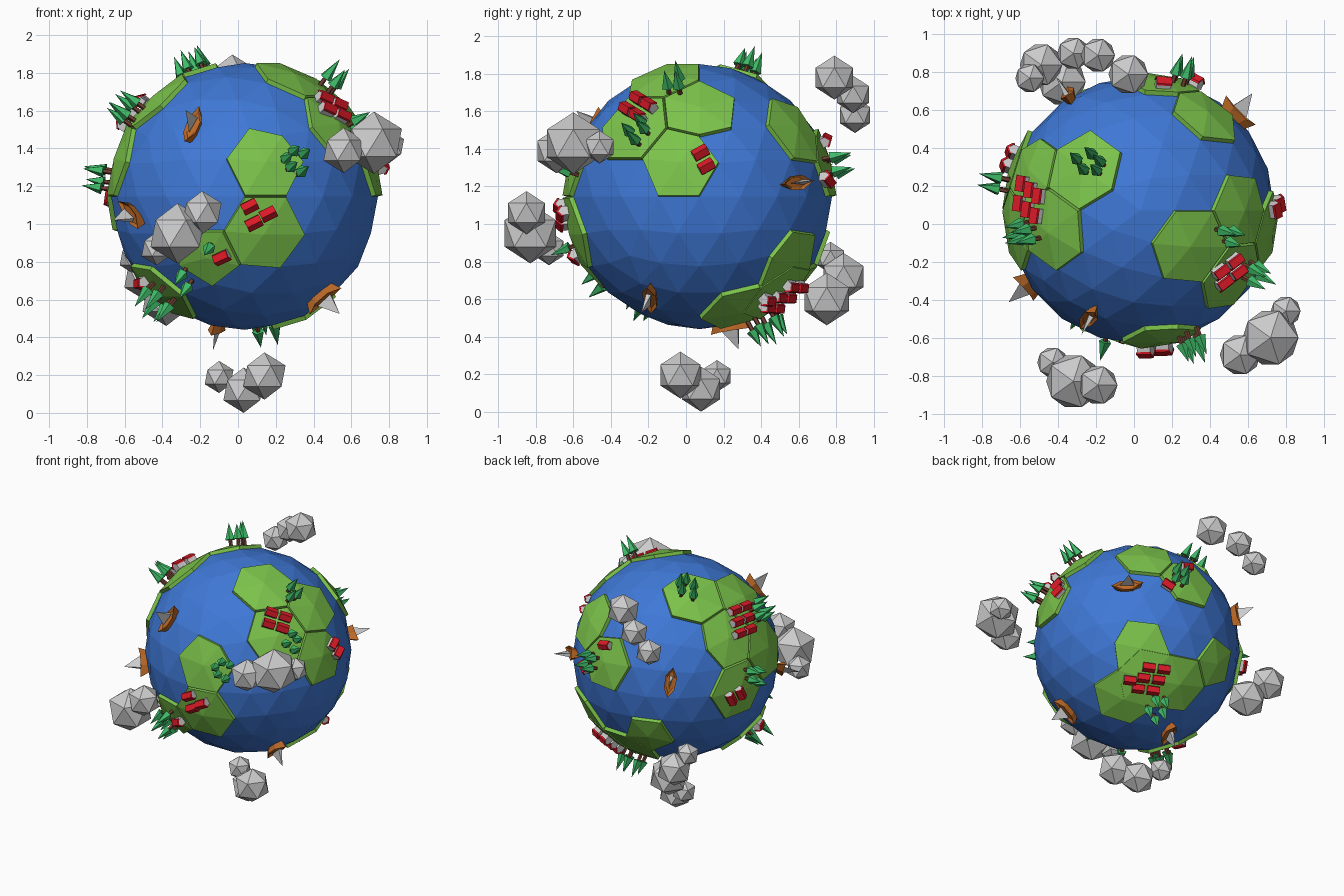
import bpy, bmesh, math, random
from mathutils import Vector, Matrix

if "Cube" in bpy.data.objects:
    bpy.data.objects.remove(bpy.data.objects["Cube"])

random.seed(4)
C = Vector((0.035, 0.072, 1.146))   # globe centre
R = 0.706                           # globe radius
T = 0.025                           # land thickness


def material(name, rgb):
    m = bpy.data.materials.new(name)
    m.diffuse_color = (*rgb, 1)
    m.use_nodes = True
    m.node_tree.nodes["Principled BSDF"].inputs["Base Color"].default_value = m.diffuse_color
    return m


BLUE = material("water", (0.05, 0.19, 0.68))
GREEN = material("grass", (0.2, 0.55, 0.07))
LEAF = material("leaf", (0.05, 0.5, 0.14))
BARK = material("bark", (0.16, 0.05, 0.03))
RED = material("roof_red", (0.7, 0.01, 0.02))
WOOD = material("boat_wood", (0.5, 0.14, 0.02))


def finish(bm, name, mat=None):
    bmesh.ops.recalc_face_normals(bm, faces=bm.faces)
    me = bpy.data.meshes.new(name)
    bm.to_mesh(me)
    bm.free()
    ob = bpy.data.objects.new(name, me)
    bpy.context.collection.objects.link(ob)
    if mat:
        me.materials.append(mat)
    return ob


def frame(d, heading, r):
    """Matrix standing on the globe along d, with its x axis along heading."""
    z = Vector(d).normalized()
    h = Vector(heading)
    x = (h - z * h.dot(z)).normalized()
    m = Matrix((x, z.cross(x), z)).transposed().to_4x4()
    m.translation = C + z * r
    return m


def solid(bm, pts, faces, m):
    vs = [bm.verts.new(m @ Vector(p)) for p in pts]
    for f in faces:
        bm.faces.new([vs[i] for i in f])


def prism(bm, profile, length, m):
    """Extrude a y-z profile along x."""
    n = len(profile)
    pts = [(s * length / 2, y, z) for s in (-1, 1) for y, z in profile]
    faces = [list(range(n)), list(range(n, 2 * n))]
    faces += [(i, (i + 1) % n, n + (i + 1) % n, n + i) for i in range(n)]
    solid(bm, pts, faces, m)


def cone(bm, seg, r1, r2, h, z, m):
    bmesh.ops.create_cone(bm, cap_ends=True, segments=seg, radius1=r1, radius2=r2,
                          depth=h, matrix=m @ Matrix.Translation((0, 0, z + h / 2)))


# Ocean globe
globe = bmesh.new()
bmesh.ops.create_icosphere(globe, subdivisions=3, radius=R)
globe.verts.ensure_lookup_table()

# Land plates: the fan of triangles round the nearest globe vertex, raised outward
land_groups = {
    "front_land": [(.143, -.962, .232), (.138, -.951, -.276), (-.276, -.851, -.447),
                   (-.638, -.263, -.724)],
    "left_land": [(-.425, .309, .851), (-.671, -.162, .724), (-.82, .273, .505),
                  (-.947, -.162, .277), (-.951, .309, 0)],
    "right_land": [(.362, -.263, .895), (.738, 0, .675), (.688, -.5, .526), (.961, -.161, .233)],
    "back_land": [(.5, .702, .506), (.143, .962, .232)],
    "lower_land": [(.513, .694, -.506), (.425, .309, -.851), (.053, .688, -.724),
                   (-.276, .851, -.447)],
    "village_land": [(.362, .588, -.724)],
}
for name, dirs in land_groups.items():
    bm = bmesh.new()
    t = T + (0.006 if name == "village_land" else 0)
    for d in dirs:
        v = max(globe.verts, key=lambda q: q.co.dot(Vector(d)))
        up = v.co.normalized() * t
        low, top = {}, {}
        for f in v.link_faces:
            for q in f.verts:
                if q not in top:
                    top[q] = bm.verts.new(C + q.co + up)
                    low[q] = bm.verts.new(C + q.co)
            bm.faces.new([top[q] for q in f.verts])
            a, b = [q for q in f.verts if q != v]
            bm.faces.new((top[a], top[b], low[b], low[a]))
        bm.verts.remove(low[v])
    finish(bm, name, GREEN)

bmesh.ops.translate(globe, verts=globe.verts, vec=C)
finish(globe, "ocean_globe", BLUE)

# Trees: (direction on globe, count)
foliage, trunks = bmesh.new(), bmesh.new()
groves = [((.34, -.91, .25), 5), ((-.24, -.89, -.35), 1), ((-.41, -.7, -.58), 2),
          ((-.58, -.37, -.72), 5), ((-.8, -.16, .58), 5), ((-.34, .32, .88), 5),
          ((-.97, .19, .13), 4), ((.6, -.17, .78), 3), ((.78, -.42, .46), 4),
          ((.28, .93, .22), 4), ((.14, .46, -.87), 5)]
for d, n in groves:
    for i in range(n):
        m = frame(d, (.3, .2, 1), R + 0.005)
        a = i * math.tau / max(n, 2) + 0.4
        rad = 0 if n == 1 else 0.028 + 0.008 * n * random.random()
        m = m @ Matrix.Translation((rad * math.cos(a) * 1.4, rad * math.sin(a), 0))
        s = random.uniform(0.85, 1.1)
        cone(trunks, 5, 0.014, 0.012, 0.065, 0, m)
        cone(foliage, 5, 0.034, 0, 0.115 * s, 0.055, m)
finish(foliage, "tree_tops", LEAF)
finish(trunks, "tree_trunks", BARK)

# Houses: (direction, heading, grid of offsets)
walls, roofs = bmesh.new(), bmesh.new()
body = [(-.025, 0), (.025, 0), (.025, .038), (0, .058), (-.025, .038)]
cover = [(-.032, .03), (0, .056), (.032, .03), (.032, .042), (0, .068), (-.032, .042)]
single = [(0, 0)]
pair = [(0, -.04), (0.01, .04)]
three = [(-.04, -.04), (.05, -.03), (-.02, .05)]
four = [(x, y) for x in (-.05, .05) for y in (-.042, .042)]
six = [(x + y * .3, y) for x in (-.055, .05) for y in (-.08, 0, .08)]
villages = [((.09, -.99, -.12), (1, 0, .5), three), ((-.16, -.88, -.43), (1, 0, .6), single),
            ((-.74, -.28, -.62), (.5, -.5, .3), single), ((.96, .02, .26), (0, 1, .6), pair),
            ((.63, -.44, .64), (1, .3, 0), four), ((-.8, .08, .6), (.2, 1, 0), six),
            ((-.92, .36, -.03), (0, .5, 1), pair), ((.16, .9, .4), (1, 0, -.2), single),
            ((.38, .9, .12), (1, 0, .6), single),
            ((.34, .6, -.72), (1, -.6, .1), six + [(.14, .03)])]
for d, head, spots in villages:
    for x, y in spots:
        m = frame(d, head, R + 0.008) @ Matrix.Translation((x, y, 0))
        prism(walls, body, 0.078, m)
        prism(roofs, cover, 0.084, m)
finish(walls, "house_walls")
finish(roofs, "house_roofs", RED)

# Sailing boats: (direction, heading)
hulls, sails = bmesh.new(), bmesh.new()
half = [(-.11, 0), (-.05, .036), (.04, .04), (.11, 0), (.04, -.04), (-.05, -.036)]
rim = [(x, y, .042 + (.012 if y == 0 else 0)) for x, y in half]
inner = [(x * .75, y * .65, .034) for x, y in half]
keel = [(x * .7, y * .4, -.02) for x, y in half]
sides = [(i, (i + 1) % 6, b + (i + 1) % 6, b + i) for b in (6, 12) for i in range(6)]
boats = [((-.37, -.77, .51), (.15, 0, 1)), ((-.82, -.55, -.13), (1, 0, -.4)),
         ((.57, -.36, -.74), (.5, 0, .7)), ((-.2, .22, -.95), (.2, 1, 0)),
         ((.7, .7, .1), (-1, 1, .1)), ((-.52, .83, .18), (-.2, 0, 1))]
for d, head in boats:
    m = frame(d, head, R - 0.008)
    solid(hulls, rim + inner + keel, sides + [range(6, 12), range(12, 18)], m)
    solid(sails, [(-.05, 0, .045), (.045, .014, .045), (.045, -.014, .045), (.02, 0, .16)],
          [(0, 1, 2), (0, 1, 3), (1, 2, 3), (2, 0, 3)], m)
finish(hulls, "boat_hulls", WOOD)
finish(sails, "boat_sails")

# Clouds: icosahedron puffs (x, y, z, radius)
clouds = {
    "front_cloud": [(-.19, -.85, 1.06, .115), (-.32, -.83, .95, .16), (-.43, -.73, .87, .09)],
    "right_cloud": [(.72, -.6, 1.43, .165), (.56, -.69, 1.39, .12), (.8, -.46, 1.41, .088)],
    "lower_cloud": [(.14, -.03, .195, .125), (.03, .08, .12, .12), (-.1, .165, .19, .085)],
    "high_back_cloud": [(-.03, .79, 1.78, .117), (-.19, .89, 1.69, .1), (-.32, .9, 1.58, .095)],
    "low_back_cloud": [(-.49, .84, .72, .125), (-.38, .75, .6, .14), (-.55, .77, .82, .085)],
}
for name, puffs in clouds.items():
    bm = bmesh.new()
    for x, y, z, r in puffs:
        bmesh.ops.create_icosphere(bm, subdivisions=1, radius=r,
                                   matrix=Matrix.Translation((x, y, z)))
    finish(bm, name)
